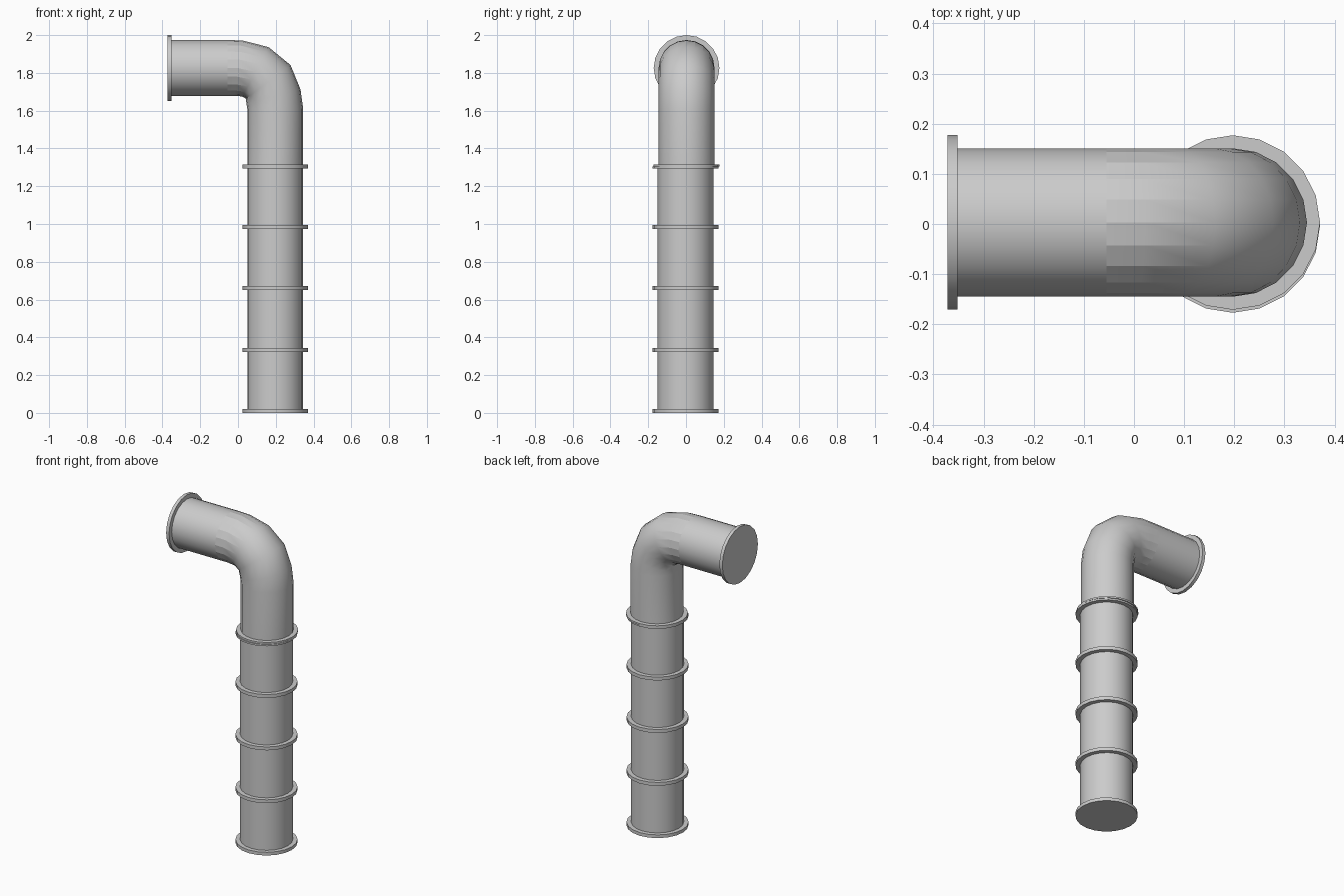
import bpy, bmesh
from math import sin, cos, pi, radians

if "Cube" in bpy.data.objects:
    bpy.data.objects.remove(bpy.data.objects["Cube"])

SIDES, PIPE_R, FLANGE_R, INNER_R = 20, 0.148, 0.174, 0.144
PX, PZ = 0.197, 1.826          # riser axis x, outlet axis z
Y_LOW, Y_TOP = -0.003, 0.003   # slight offset between lower and upper sections


def sweep(name, y, rings, caps=(False, False), facet_spans=0):
    """Skin rings given as (x, z, tilt, radius); tilt 0 = facing up, 90 = facing -x."""
    bm = bmesh.new()
    loops = []
    for x, z, tilt, r in rings:
        t = radians(tilt)
        loops.append([bm.verts.new((x + r * cos(a) * cos(t), y + r * sin(a),
                                    z + r * cos(a) * sin(t)))
                      for a in (2 * pi * i / SIDES for i in range(SIDES))])
    for lo, hi in zip(loops, loops[1:]):
        for i in range(SIDES):
            j = (i + 1) % SIDES
            bm.faces.new((lo[i], lo[j], hi[j], hi[i]))
    if caps[0]:
        bm.faces.new(loops[0][::-1])
    if caps[1]:
        bm.faces.new(loops[-1])
    # faceted lengthwise strips on the last spans
    sharp = [(lo[i], hi[i]) for lo, hi in list(zip(loops, loops[1:]))[len(loops) - 1 - facet_spans:]
             for i in range(SIDES)]
    bmesh.ops.recalc_face_normals(bm, faces=bm.faces)
    mesh = bpy.data.meshes.new(name)
    for f in bm.faces:
        f.smooth = True
    for e in bm.edges:
        if len(e.link_faces) == 2 and e.calc_face_angle() > radians(40):
            e.smooth = False
    for a, b in sharp:
        bm.edges.get((a, b)).smooth = False
    bm.to_mesh(mesh)
    bm.free()
    obj = bpy.data.objects.new(name, mesh)
    bpy.context.collection.objects.link(obj)
    return obj


def riser_flange(name, y, z0, z1, closed=False):
    rings = [(PX, z0, 0, FLANGE_R), (PX, z1, 0, FLANGE_R), (PX, z1, 0, INNER_R)]
    if not closed:
        rings.insert(0, (PX, z0, 0, INNER_R))
    sweep(name, y, rings, caps=(closed, False))


# riser pipe
sweep("riser_pipe", Y_LOW, [(PX, 0.01, 0, PIPE_R), (PX, 1.305, 0, PIPE_R)])

# flanges along the riser
riser_flange("base_flange", Y_LOW, 0.0, 0.02, closed=True)
for n, z in enumerate((0.334, 0.661, 0.985)):
    riser_flange(f"joint_flange_{n + 1}", Y_LOW, z - 0.0105, z + 0.0105)
riser_flange("top_joint_flange_lower", Y_LOW, 1.294, 1.3045)
riser_flange("top_joint_flange_upper", Y_TOP, 1.3045, 1.315)

# elbow with its short straight lead-in
bend = [(PX, 1.305, 0), (PX, 1.61, 0), (0.188, 1.674, 15), (0.16, 1.752, 37),
        (0.092, 1.806, 62), (0.002, 1.825, 82), (-0.055, PZ, 90)]
sweep("elbow", Y_TOP, [(x, z, t, PIPE_R) for x, z, t in bend], facet_spans=2)

# outlet pipe and its closed end flange
sweep("outlet_pipe", Y_TOP, [(-0.055, PZ, 90, PIPE_R), (-0.36, PZ, 90, PIPE_R)])
sweep("outlet_flange", Y_TOP, [(-0.352, PZ, 90, INNER_R), (-0.352, PZ, 90, FLANGE_R),
                               (-0.372, PZ, 90, FLANGE_R)], caps=(False, True))
